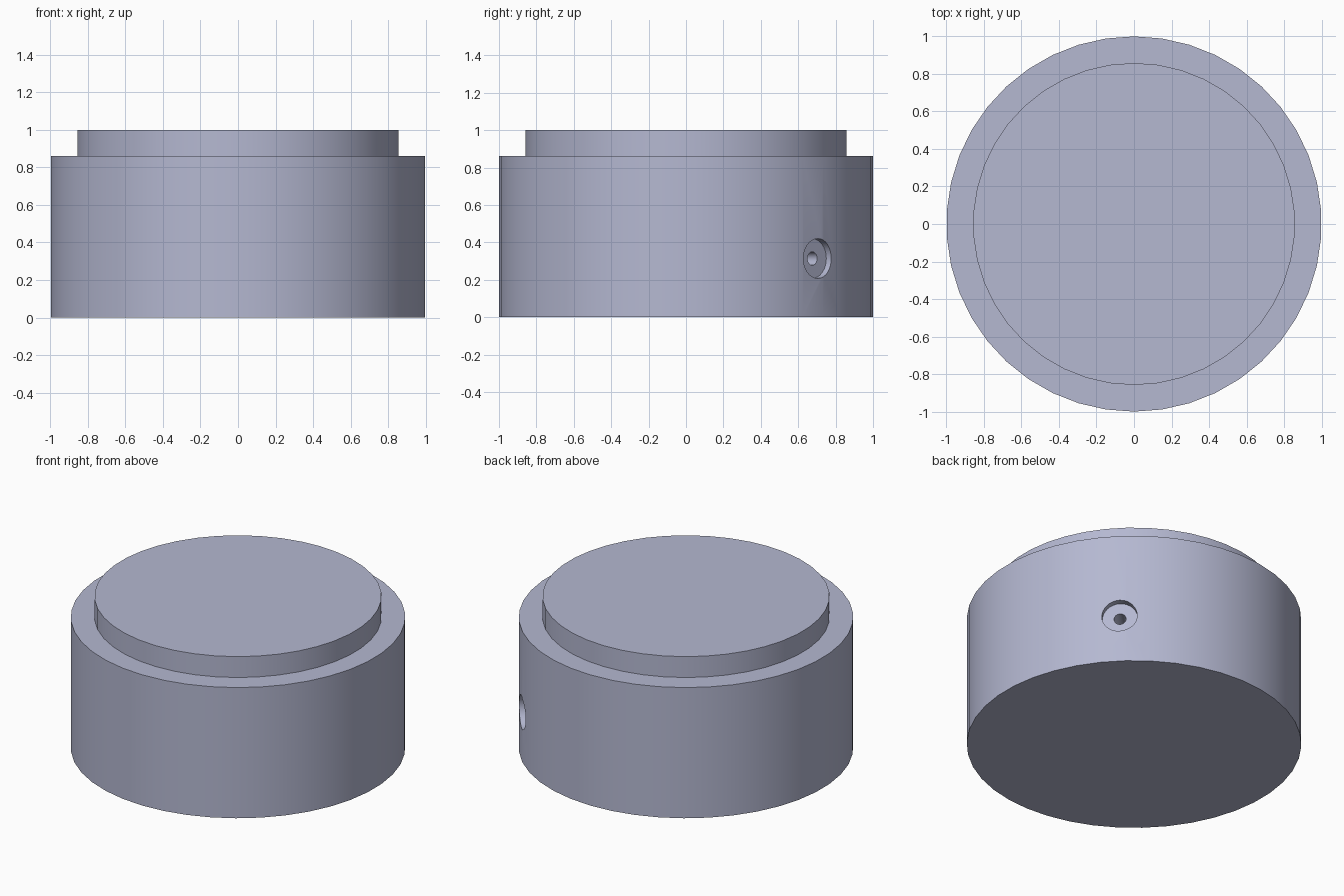
import bpy, bmesh, math

if "Cube" in bpy.data.objects:
    bpy.data.objects.remove(bpy.data.objects["Cube"], do_unlink=True)

metal = bpy.data.materials.new("blue_grey_metal")
metal.use_nodes = True
colour = (0.46, 0.48, 0.64, 1)
metal.diffuse_color = colour
metal.node_tree.nodes["Principled BSDF"].inputs["Base Color"].default_value = colour


def lathe(name, profile, sides):
    """Closed solid turned around z from (radius, height) pairs, bottom to top."""
    bm = bmesh.new()
    rings = []
    for radius, z in profile:
        ring = []
        for i in range(sides):
            a = math.pi / 2 + math.tau * i / sides
            ring.append(bm.verts.new((radius * math.cos(a), radius * math.sin(a), z)))
        rings.append(ring)
    for low, high in zip(rings, rings[1:]):
        for i in range(sides):
            j = (i + 1) % sides
            bm.faces.new((low[i], low[j], high[j], high[i]))
    bm.faces.new(rings[0][::-1])
    bm.faces.new(rings[-1])
    mesh = bpy.data.meshes.new(name)
    bm.to_mesh(mesh)
    bm.free()
    mesh.materials.append(metal)
    obj = bpy.data.objects.new(name, mesh)
    bpy.context.collection.objects.link(obj)
    return obj


# Stepped round body with a raised top
body = lathe("stepped_body", [(1, 0), (1, 0.862), (0.858, 0.862), (0.858, 1)], 42)

# Counterbored screw hole in the side
cutter = lathe("screw_hole_cutter",
               [(0.036, 0.7), (0.036, 0.955), (0.106, 0.955), (0.106, 1.2)], 32)
cutter.rotation_euler = (0, math.pi / 2, math.pi / 4)
cutter.location.z = 0.314
cutter.hide_render = True

cut = body.modifiers.new("screw_hole", 'BOOLEAN')
cut.operation = 'DIFFERENCE'
cut.solver = 'EXACT'
cut.object = cutter

bpy.ops.object.select_all(action='DESELECT')
bpy.context.view_layer.objects.active = body
body.select_set(True)
bpy.ops.object.modifier_apply(modifier=cut.name)
bpy.data.objects.remove(cutter, do_unlink=True)
bpy.ops.object.shade_smooth_by_angle(angle=math.radians(30))
